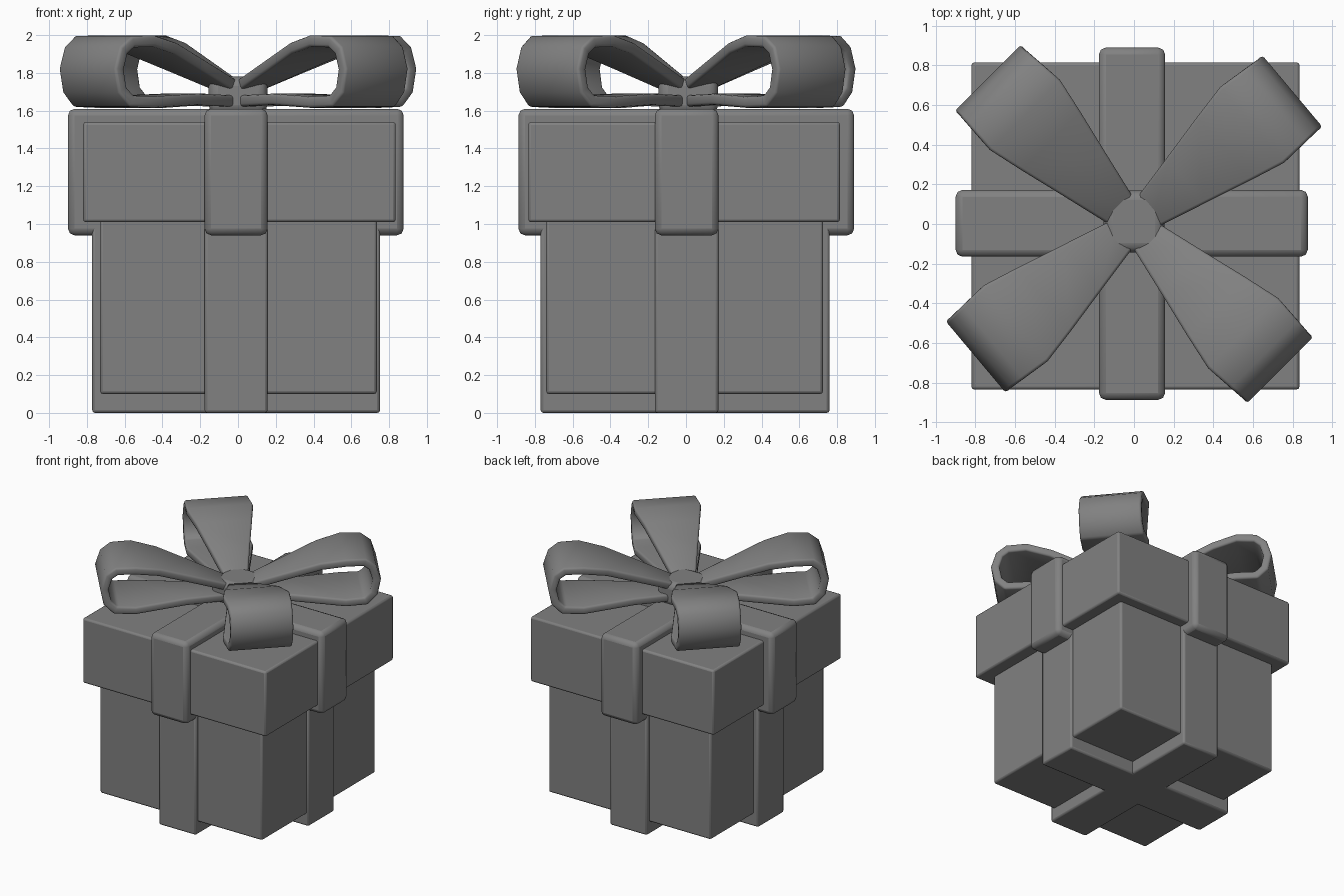
import bpy
import bmesh
import math

if "Cube" in bpy.data.objects:
    bpy.data.objects.remove(bpy.data.objects["Cube"], do_unlink=True)

grey = bpy.data.materials.new("mid grey")
grey.use_nodes = True
GREY = (0.22, 0.22, 0.22, 1)
grey.diffuse_color = GREY
grey.node_tree.nodes["Principled BSDF"].inputs["Base Color"].default_value = GREY


def finish(obj, bevel, segments):
    """Colour, soften the edges and shade."""
    obj.data.materials.append(grey)
    mod = obj.modifiers.new("soft edges", "BEVEL")
    mod.width = bevel
    mod.segments = segments
    mod.limit_method = "ANGLE"
    mod.angle_limit = math.radians(40)
    bpy.ops.object.select_all(action="DESELECT")
    obj.select_set(True)
    bpy.context.view_layer.objects.active = obj
    bpy.ops.object.shade_smooth_by_angle(angle=math.radians(40))


def block(name, x, y, z, bevel, segments=2):
    """Rounded box from its (min, max) on each axis."""
    bpy.ops.mesh.primitive_cube_add(size=1)
    obj = bpy.context.object
    obj.name = name
    for v in obj.data.vertices:
        v.co = [lo + (c + 0.5) * (hi - lo) for c, (lo, hi) in zip(v.co, (x, y, z))]
    finish(obj, bevel, segments)
    return obj


# Box and lid
block("box_body", (-0.73, 0.735), (-0.74, 0.725), (0.1, 1.1), 0.015)
block("box_lid", (-0.82, 0.835), (-0.835, 0.815), (1.01, 1.54), 0.015)

# Ribbons crossing around the box, and thicker ones around the lid
WIDTH_X, WIDTH_Y = (-0.177, 0.157), (-0.165, 0.172)
block("box_ribbon_side_to_side", (-0.772, 0.752), WIDTH_Y, (0, 1.05), 0.015)
block("box_ribbon_front_to_back", WIDTH_X, (-0.77, 0.76), (0, 1.05), 0.015)
block("lid_ribbon_side_to_side", (-0.9, 0.877), WIDTH_Y, (0.94, 1.61), 0.035)
block("lid_ribbon_front_to_back", WIDTH_X, (-0.887, 0.89), (0.94, 1.61), 0.035)

# Knot in the middle of the bow
block("bow_knot", (-0.155, 0.155), (-0.145, 0.17), (1.58, 1.78), 0.05, 3)

# Bow loops: distance from the knot, height and half width along the strip
LOOP = [(0.05, 1.72, 0.08), (0.35, 1.835, 0.15), (0.6, 1.93, 0.21),
        (0.78, 1.968, 0.25), (0.92, 1.965, 0.24), (0.98, 1.92, 0.235),
        (1.012, 1.82, 0.235), (0.99, 1.71, 0.235), (0.93, 1.65, 0.24),
        (0.78, 1.645, 0.25), (0.4, 1.66, 0.16), (0.05, 1.65, 0.08)]


def bow_loop(name, angle):
    bm = bmesh.new()
    rows = [[bm.verts.new((r, s * w, z)) for s in (-1, 1)] for r, z, w in LOOP]
    for a, b in zip(rows, rows[1:]):
        bm.faces.new((a[0], b[0], b[1], a[1]))
    mesh = bpy.data.meshes.new(name)
    bm.to_mesh(mesh)
    bm.free()
    obj = bpy.data.objects.new(name, mesh)
    bpy.context.collection.objects.link(obj)
    obj.rotation_euler.z = math.radians(angle)
    solid = obj.modifiers.new("thickness", "SOLIDIFY")
    solid.thickness = 0.06
    solid.offset = 0
    solid.use_even_offset = True
    finish(obj, 0.015, 2)


for name, angle in (("back_left", 40), ("back_right", 135),
                    ("front_right", 220), ("front_left", 315)):
    bow_loop("bow_loop_" + name, angle)
